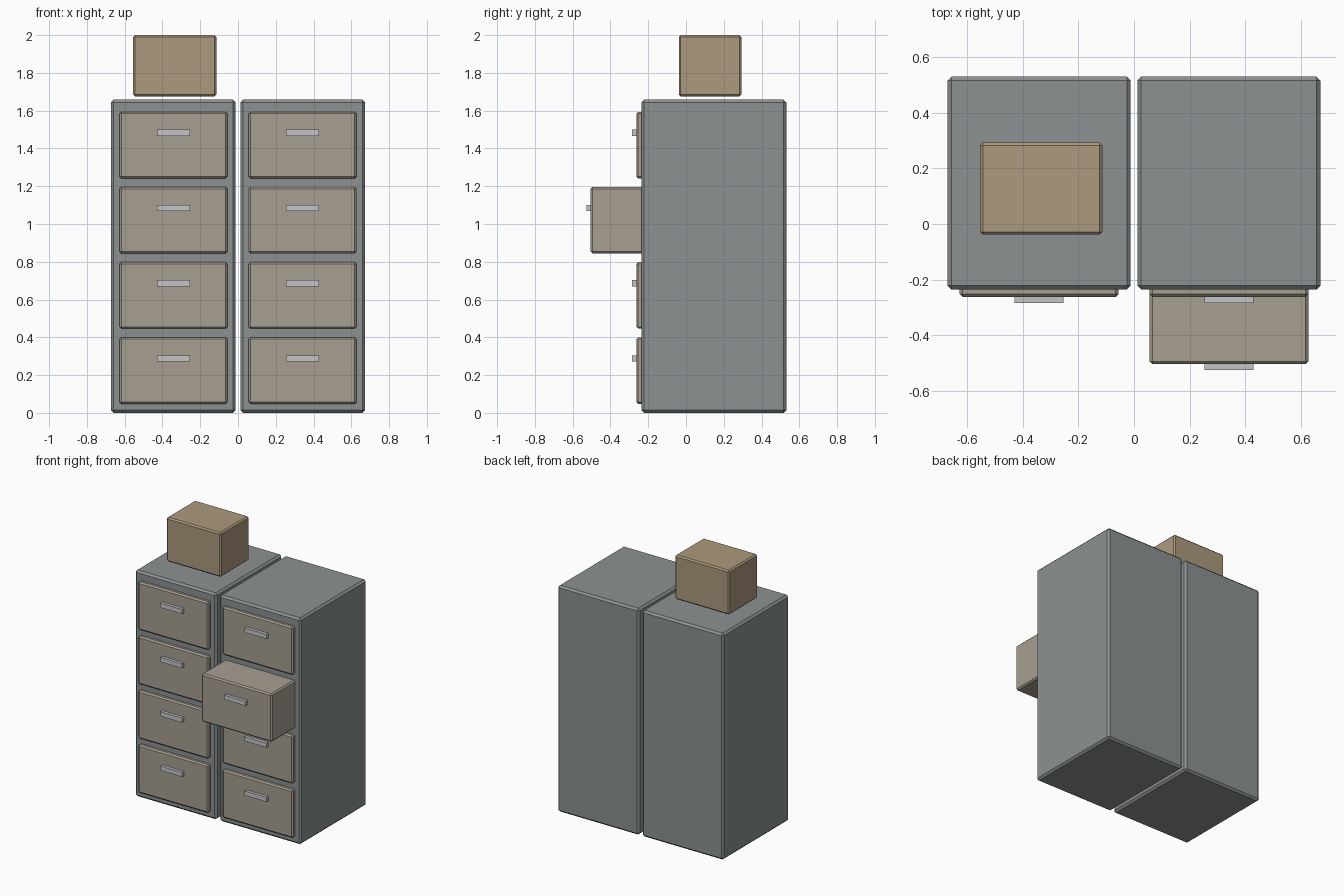
import bpy
import bmesh
from mathutils import Matrix, Vector

cube = bpy.data.objects.get("Cube")
if cube:
    bpy.data.objects.remove(cube, do_unlink=True)


def make_material(name, rgb):
    mat = bpy.data.materials.new(name)
    mat.use_nodes = True
    mat.diffuse_color = (*rgb, 1)
    bsdf = next(n for n in mat.node_tree.nodes if n.type == 'BSDF_PRINCIPLED')
    bsdf.inputs["Base Color"].default_value = (*rgb, 1)
    return mat


STEEL = make_material("grey steel", (0.265, 0.285, 0.29))
BEIGE = make_material("beige drawer", (0.385, 0.345, 0.285))
CARDBOARD = make_material("tan cardboard", (0.415, 0.32, 0.205))
CHROME = make_material("light metal", (0.56, 0.56, 0.58))


def box(name, low, high, mat, bevel=0.0):
    """Box between two corners, with an optional single chamfer."""
    low, high = Vector(low), Vector(high)
    bm = bmesh.new()
    bmesh.ops.create_cube(bm, size=1, matrix=Matrix.Diagonal((*(high - low), 1)))
    if bevel:
        bmesh.ops.bevel(bm, geom=bm.edges[:], offset=bevel, segments=1,
                        affect='EDGES', profile=0.5)
    mesh = bpy.data.meshes.new(name)
    bm.to_mesh(mesh)
    bm.free()
    mesh.materials.append(mat)
    obj = bpy.data.objects.new(name, mesh)
    obj.location = (low + high) / 2
    bpy.context.collection.objects.link(obj)
    return obj


CENTRE_X = 0.342
FRONT = -0.236
TOP = 1.658
PITCH = 0.398
PULL = 0.242


def drawer(name, x, z, pull):
    """Drawer front centred at x, z with its bar handle."""
    y = -0.263 - pull
    box(name, (x - 0.286, y, z - 0.176), (x + 0.286, FRONT + 0.02, z + 0.176),
        BEIGE, 0.01)
    box(name + "_handle", (x - 0.088, y - 0.022, z + 0.048),
        (x + 0.088, y + 0.005, z + 0.081), CHROME)


# Two cabinets, each with four drawers; one drawer stands open
for side, x in (("right", -CENTRE_X), ("left", CENTRE_X)):
    box(side + "_cabinet", (x - 0.33, FRONT, 0), (x + 0.33, 0.531, TOP),
        STEEL, 0.014)
    for row in range(4):
        is_open = side == "left" and row == 2
        drawer(f"{side}_drawer_{row + 1}", x, 0.224 + row * PITCH,
               PULL if is_open else 0)

# Storage box above the right cabinet
box("storage_box", (-0.555, -0.038, 1.676), (-0.114, 0.293, 2), CARDBOARD, 0.01)
